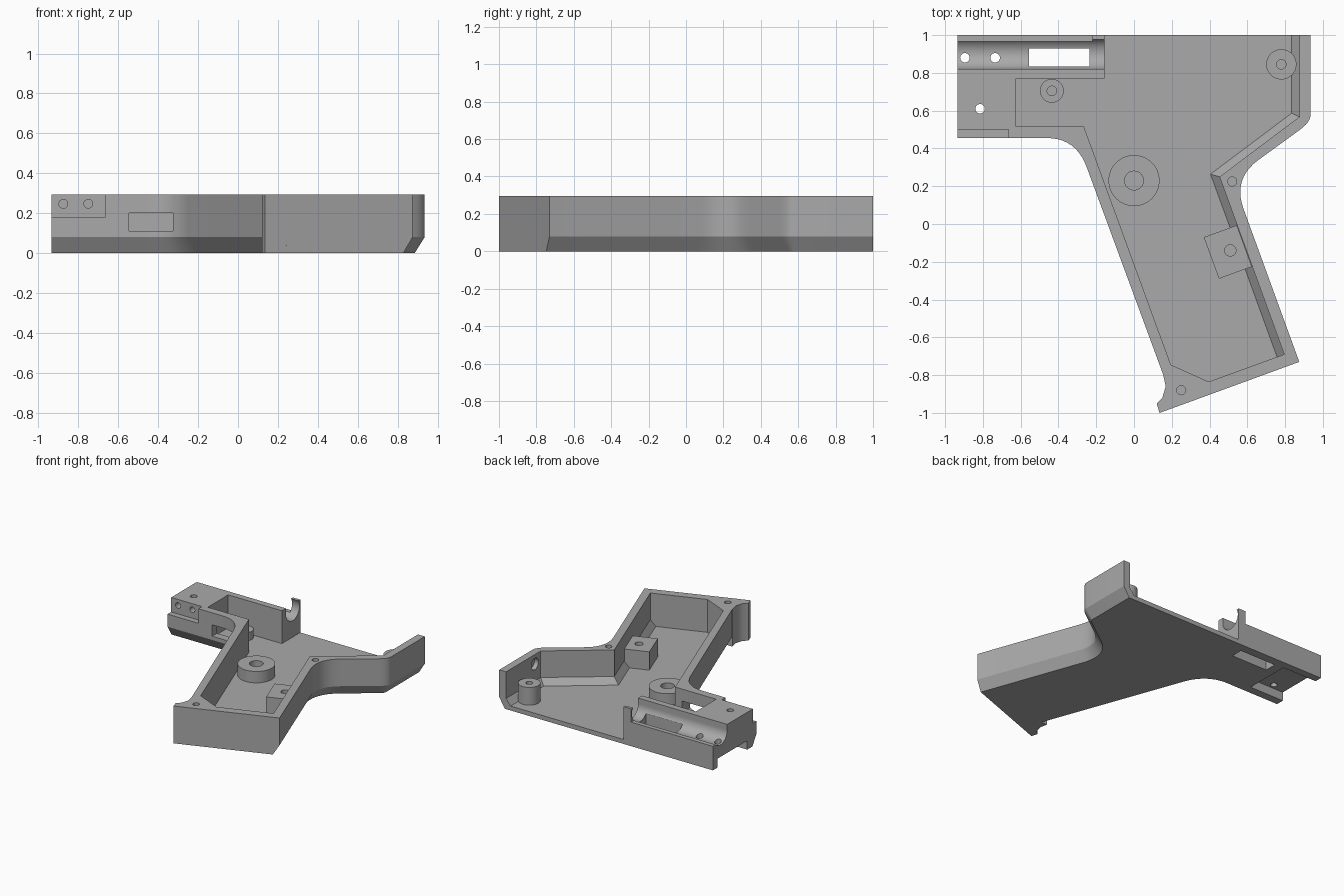
import bpy, bmesh, math
from mathutils import Vector, Matrix

if "Cube" in bpy.data.objects:
    bpy.data.objects.remove(bpy.data.objects["Cube"], do_unlink=True)

TOP = 0.295
FLOOR = 0.035

grey = bpy.data.materials.new("plain grey")
grey.use_nodes = True
colour = (0.4, 0.4, 0.4, 1)
grey.diffuse_color = colour
grey.node_tree.nodes["Principled BSDF"].inputs["Base Color"].default_value = colour


def make(name, bm):
    bmesh.ops.recalc_face_normals(bm, faces=bm.faces)
    mesh = bpy.data.meshes.new(name)
    bm.to_mesh(mesh)
    bm.free()
    mesh.materials.append(grey)
    obj = bpy.data.objects.new(name, mesh)
    bpy.context.collection.objects.link(obj)
    return obj


def loft(name, layers):
    """Solid through matching outlines, given as (outline, z)."""
    bm = bmesh.new()
    rings = [[bm.verts.new((p[0], p[1], z)) for p in pts] for pts, z in layers]
    n = len(rings[0])
    bm.faces.new(rings[0][::-1])
    bm.faces.new(rings[-1])
    for low, high in zip(rings, rings[1:]):
        for i in range(n):
            j = (i + 1) % n
            bm.faces.new((low[i], low[j], high[j], high[i]))
    return make(name, bm)


def box(name, x, y, z, turn=0):
    bm = bmesh.new()
    lo, hi = Vector((x[0], y[0], z[0])), Vector((x[1], y[1], z[1]))
    bmesh.ops.create_cube(bm, size=1, matrix=Matrix.Translation((lo + hi) / 2)
                          @ Matrix.Rotation(turn, 4, 'Z')
                          @ Matrix.Diagonal((*(hi - lo), 1)))
    return make(name, bm)


def rod(name, start, end, r, sides=48):
    a, b = Vector(start), Vector(end)
    bm = bmesh.new()
    turn = (b - a).to_track_quat('Z', 'Y').to_matrix().to_4x4()
    bmesh.ops.create_cone(bm, cap_ends=True, segments=sides, radius1=r, radius2=r,
                          depth=(b - a).length,
                          matrix=Matrix.Translation((a + b) / 2) @ turn)
    return make(name, bm)


def combine(obj, other, how):
    mod = obj.modifiers.new("join", 'BOOLEAN')
    mod.operation, mod.solver, mod.object = how, 'EXACT', other
    graph = bpy.context.evaluated_depsgraph_get()
    mesh = bpy.data.meshes.new_from_object(obj.evaluated_get(graph))
    obj.modifiers.clear()
    obj.data = mesh
    bpy.data.objects.remove(other, do_unlink=True)


def cut(obj, other):
    combine(obj, other, 'DIFFERENCE')


def bend(a, c, b, n=10):
    """Rounded corner from a to b around corner c."""
    a, b, c = Vector(a), Vector(b), Vector(c)
    return [a * (1 - t) ** 2 + c * 2 * t * (1 - t) + b * t * t
            for t in (i / n for i in range(n + 1))]


def inset(pts, width, sloped):
    """Move the sloped edges of a counter-clockwise outline inward."""
    pts = [Vector(p) for p in pts]
    lines = []
    for p, q in zip(pts, pts[1:] + pts[:1]):
        d = (q - p).normalized()
        normal = Vector((-d.y, d.x))
        w = width if sloped(p, q) else 0
        lines.append((normal, normal.dot(p) + w, w))
    out = []
    for i, p in enumerate(pts):
        (n1, c1, w1), (n2, c2, _) = lines[i - 1], lines[i]
        det = n1.x * n2.y - n1.y * n2.x
        if abs(det) < 0.02:
            out.append(p + n1 * w1)
        else:
            out.append(Vector(((c1 * n2.y - c2 * n1.y) / det,
                               (n1.x * c2 - n2.x * c1) / det)))
    return out


# Outer shell with sloped lower edges
outline = ([(-0.935, 1), (-0.935, 0.455)]
           + bend((-0.46, 0.455), (-0.307, 0.455), (-0.25, 0.3))
           + [(0.218, -0.97), (0.875, -0.73)]
           + bend((0.58, 0.08), (0.522, 0.24), (0.66, 0.34))
           + bend((0.88, 0.5), (0.935, 0.54), (0.935, 0.58), 6)
           + [(0.935, 1)])


def outer_slope(p, q):
    plain = (min(p.y, q.y) > 0.99 or max(p.x, q.x) < -0.93 or max(p.y, q.y) < -0.72)
    return not plain


shell = loft("grip_shell", [(inset(outline, 0.05, outer_slope), 0), (outline, 0.08), (outline, TOP)])

# Flared toe at the foot of the grip
toe = [(0.155, -0.8), (0.168, -0.86), (0.15, -0.92), (0.12, -0.95),
       (0.135, -1), (0.3, -0.94), (0.26, -0.8)]
combine(shell, loft("toe", [(toe, 0), (toe, TOP)]), 'UNION')

# Main cavity, open along the back edge
cavity = [(-0.155, 1.1), (-0.155, 0.77), (-0.625, 0.77), (-0.625, 0.515), (-0.265, 0.515),
          (0.195, -0.745), (0.395, -0.835), (0.795, -0.69), (0.453, 0.25),
          (0.875, 0.567), (0.875, 1.1)]


def inner_slope(p, q):
    return min(p.x, q.x) > 0.44


cut(shell, loft("cavity", [(inset(cavity, 0.04, inner_slope), FLOOR), (cavity, 0.085), (cavity, 0.4)]))

# Round channel along the arm, with a hooked post at its inner end
cut(shell, rod("channel", (-1, 0.905, 0.25), (-0.1, 0.905, 0.25), 0.085, 64))
cut(shell, box("channel_mouth", (-1, -0.1), (0.82, 0.95), (0.25, 0.4)))
cut(shell, box("channel_side", (-1, -0.22), (0.905, 1.1), (0.19, 0.4)))

# Slots and recesses in the arm
cut(shell, box("floor_slot", (-0.555, -0.235), (0.835, 0.93), (-0.1, 0.4)))
cut(shell, box("front_slot", (-0.545, -0.325), (0.4, 0.56), (0.11, 0.2)))
cut(shell, box("front_ledge", (-1, -0.665), (0.4, 0.5), (0.18, 0.4)))
cut(shell, box("underside_channel", (-1, -0.63), (0.57, 0.94), (-0.1, 0.07)))

# Screw holes
for x, y in ((-0.895, 0.88), (-0.735, 0.88), (-0.815, 0.61)):
    cut(shell, rod("through_hole", (x, y, -0.1), (x, y, 0.4), 0.025, 24))
for x, y in ((0.52, 0.225), (0.25, -0.88)):
    cut(shell, rod("blind_hole", (x, y, 0.12), (x, y, 0.4), 0.024, 24))
for x in (-0.875, -0.75):
    cut(shell, rod("ledge_hole", (x, 0.45, 0.247), (x, 0.6, 0.247), 0.022, 24))
cut(shell, rod("wall_socket", (0.8, 0.64, 0.22), (0.91, 0.64, 0.22), 0.045, 32))

# Bosses standing on the cavity floor
parts = [shell]
for name, x, y, r, hole, top in (("large_boss", 0, 0.23, 0.135, 0.05, 0.125),
                                 ("small_boss", -0.435, 0.705, 0.063, 0.025, 0.1),
                                 ("corner_boss", 0.78, 0.845, 0.08, 0.025, 0.175)):
    boss = rod(name, (x, y, 0.02), (x, y, top), r)
    cut(boss, rod("boss_hole", (x, y, FLOOR), (x, y, 0.4), hole, 24))
    parts.append(boss)

# Mounting block against the rear wall of the grip
block = box("mounting_block", (0.404, 0.59), (-0.265, -0.031), (0.03, 0.18), math.radians(20))
cut(block, rod("block_hole", (0.51, -0.14, 0.07), (0.51, -0.14, 0.4), 0.03, 24))
parts.append(block)

for obj in parts:
    bpy.ops.object.select_all(action='DESELECT')
    obj.select_set(True)
    bpy.context.view_layer.objects.active = obj
    bpy.ops.object.shade_smooth_by_angle(angle=math.radians(30))
